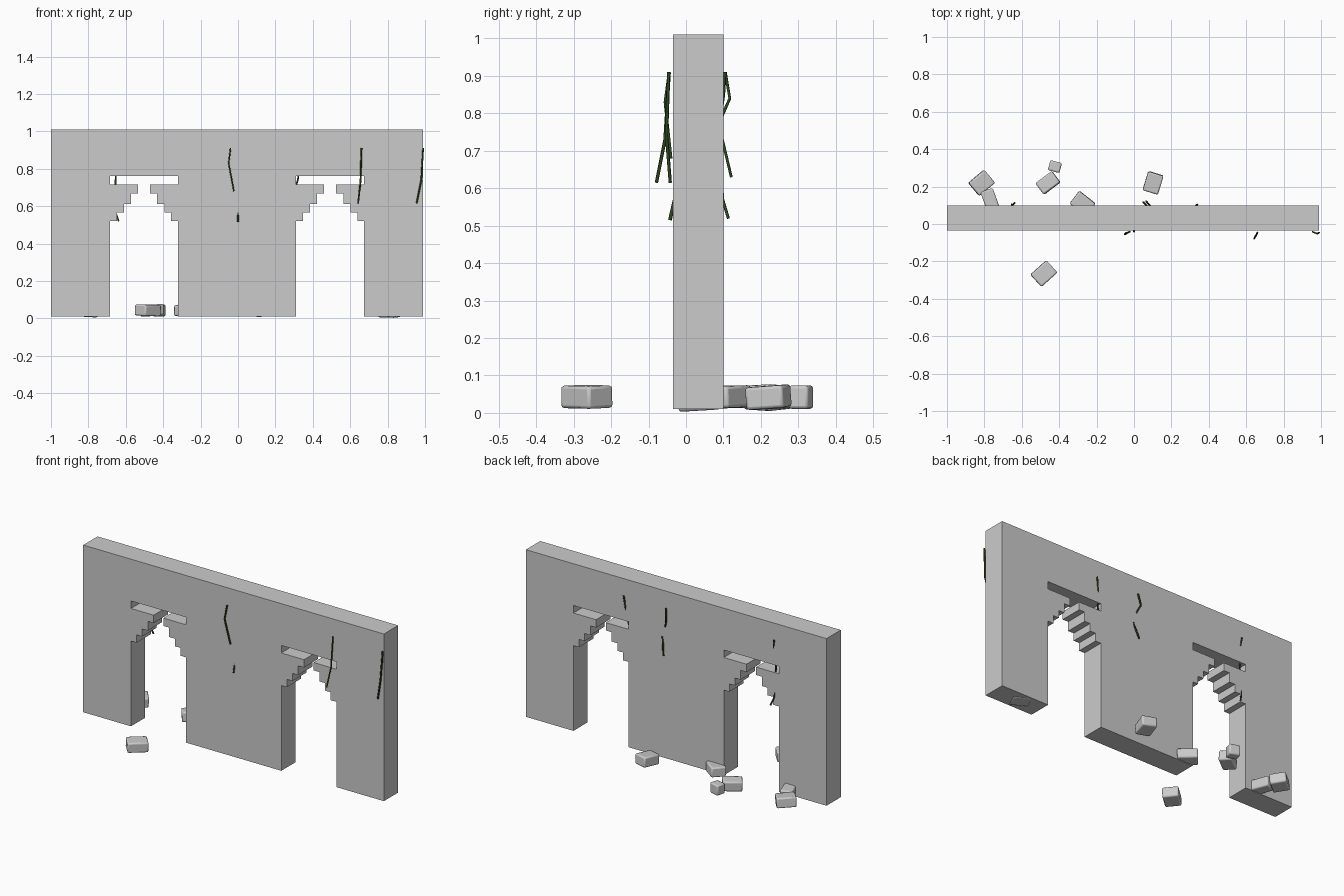
import bpy
import bmesh
import math

if "Cube" in bpy.data.objects:
    bpy.data.objects.remove(bpy.data.objects["Cube"], do_unlink=True)


def make_material(name, colour):
    mat = bpy.data.materials.new(name)
    mat.use_nodes = True
    mat.diffuse_color = (*colour, 1)
    mat.node_tree.nodes["Principled BSDF"].inputs["Base Color"].default_value = (*colour, 1)
    return mat


STONE = make_material("grey stone", (0.6, 0.6, 0.6))
VINE = make_material("dark green vine", (0.03, 0.065, 0.015))


def add_object(name, data, mat):
    obj = bpy.data.objects.new(name, data)
    bpy.context.collection.objects.link(obj)
    data.materials.append(mat)
    return obj


# Wall outline with two stepped arches, each topped by an open slot
FRONT, BACK, BASE, TOP = -0.035, 0.1, 0.01, 1.01
HALF = 0.182
SLOT = (0.715, 0.76)
STEPS = [(0.145, 0.52), (0.108, 0.567), (0.07, 0.612), (0.032, 0.668)]


def arch_outline(centre):
    side = [(HALF, BASE)]
    width = HALF
    for narrower, z in STEPS:
        side += [(width, z), (narrower, z)]
        width = narrower
    side += [(width, SLOT[0]), (HALF, SLOT[0]), (HALF, SLOT[1])]
    left = [(centre - w, z) for w, z in side]
    right = [(centre + w, z) for w, z in reversed(side)]
    return left + right


outline = [(-1, TOP), (-1, BASE)]
for centre in (-0.502, 0.493):
    outline += arch_outline(centre)
outline += [(0.99, BASE), (0.99, TOP)]

bm = bmesh.new()
face = bm.faces.new([bm.verts.new((x, FRONT, z)) for x, z in outline])
extruded = bmesh.ops.extrude_face_region(bm, geom=[face])["geom"]
bmesh.ops.translate(bm, vec=(0, BACK - FRONT, 0),
                    verts=[v for v in extruded if isinstance(v, bmesh.types.BMVert)])
bmesh.ops.recalc_face_normals(bm, faces=bm.faces)
wall_mesh = bpy.data.meshes.new("wall")
bm.to_mesh(wall_mesh)
bm.free()
add_object("arched_wall", wall_mesh, STONE)


# Fallen bricks with rounded edges
def brick(name, place, size, turn, tilt=0):
    bm = bmesh.new()
    bmesh.ops.create_cube(bm, size=1)
    bmesh.ops.scale(bm, vec=size, verts=bm.verts)
    mesh = bpy.data.meshes.new(name)
    bm.to_mesh(mesh)
    bm.free()
    obj = add_object(name, mesh, STONE)
    obj.location = place
    obj.rotation_euler = (math.radians(tilt), math.radians(tilt / 2), math.radians(turn))
    bevel = obj.modifiers.new("rounded edges", "BEVEL")
    bevel.width = 0.008
    bevel.segments = 2
    bpy.ops.object.select_all(action="DESELECT")
    obj.select_set(True)
    bpy.context.view_layer.objects.active = obj
    bpy.ops.object.shade_smooth_by_angle(angle=math.radians(40))


BRICKS = [
    ((-0.815, 0.22, 0.04), (0.11, 0.09, 0.06), 40, 5),
    ((-0.77, 0.13, 0.043), (0.07, 0.11, 0.06), 20, 0),
    ((-0.46, 0.22, 0.043), (0.11, 0.075, 0.06), 37, -4),
    ((-0.423, 0.307, 0.042), (0.064, 0.055, 0.062), -15, 0),
    ((-0.275, 0.11, 0.042), (0.11, 0.085, 0.058), -38, 3),
    ((0.102, 0.22, 0.042), (0.085, 0.105, 0.06), -17, 4),
    ((-0.482, -0.265, 0.043), (0.115, 0.088, 0.06), 42, 2),
    ((0.81, 0.035, 0.036), (0.1, 0.085, 0.06), -25, 3),
]
for i, spec in enumerate(BRICKS, 1):
    brick(f"fallen_brick_{i}", *spec)


# Hanging vines as thin angular strands, weaving in and out of the wall
def vine(name, points):
    curve = bpy.data.curves.new(name, "CURVE")
    curve.dimensions = "3D"
    curve.bevel_depth = 0.005
    curve.bevel_resolution = 0
    curve.use_fill_caps = True
    spline = curve.splines.new("POLY")
    spline.points.add(len(points) - 1)
    for point, co in zip(spline.points, points):
        point.co = (*co, 1)
    add_object(name, curve, VINE)


vine("front_vine_middle", [(-0.04, -0.045, 0.91), (-0.05, -0.056, 0.83), (-0.022, -0.04, 0.68)])
vine("front_vine_middle_tip", [(0, -0.03, 0.57), (0, -0.043, 0.515)])
vine("front_vine_left", [(0.66, -0.045, 0.91), (0.655, -0.056, 0.73), (0.642, -0.079, 0.615)])
vine("front_vine_edge", [(0.99, -0.046, 0.91), (0.98, -0.052, 0.74), (0.955, -0.042, 0.615)])
vine("back_vine_middle", [(0.06, 0.105, 0.91), (0.05, 0.117, 0.84), (0.07, 0.095, 0.79),
                          (0.088, 0.096, 0.735), (0.065, 0.121, 0.63)])
vine("back_vine_left", [(0.34, 0.104, 0.91), (0.332, 0.1, 0.85), (0.32, 0.085, 0.74),
                        (0.3, 0.07, 0.68)])
vine("back_vine_right", [(-0.655, 0.105, 0.91), (-0.648, 0.095, 0.85), (-0.655, 0.085, 0.74),
                         (-0.655, 0.098, 0.57), (-0.638, 0.113, 0.52)])
